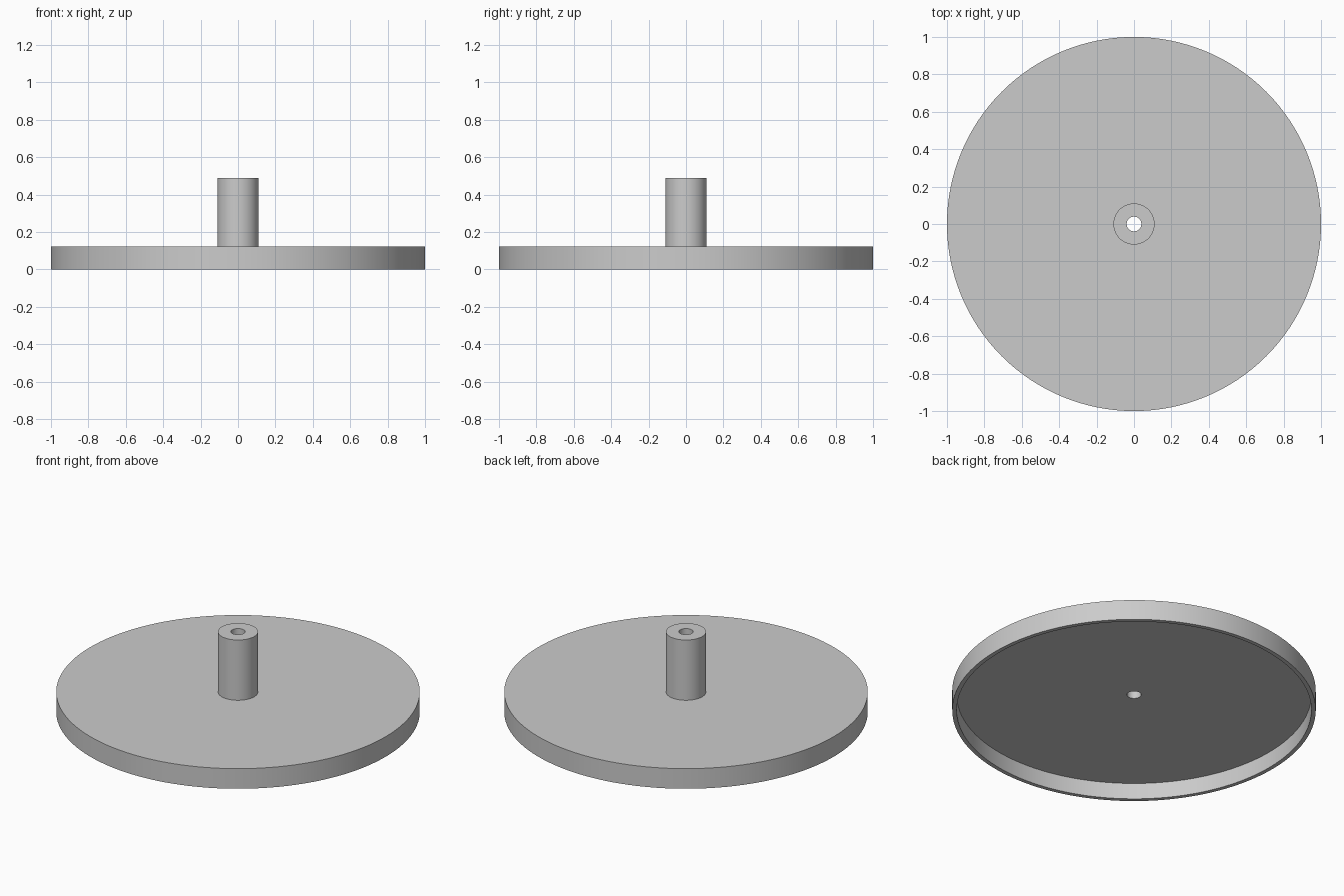
import bpy
import bmesh
from math import radians, tau

cube = bpy.data.objects.get("Cube")
if cube:
    bpy.data.objects.remove(cube, do_unlink=True)

# Main dimensions
DISC_R, DISC_H, WALL = 1.0, 0.122, 0.0244
HUB_R, HUB_TOP, BORE_R = 0.11, 0.488, 0.039
SEGMENTS = 128

grey = bpy.data.materials.new("light_grey")
grey.use_nodes = True
colour = (0.6, 0.6, 0.6, 1)
grey.diffuse_color = colour
grey.node_tree.nodes["Principled BSDF"].inputs["Base Color"].default_value = colour


def lathe(name, profile, material):
    """Revolve a closed (radius, height) profile around the z axis."""
    bm = bmesh.new()
    verts = [bm.verts.new((r, 0, z)) for r, z in profile]
    edges = [bm.edges.new((a, b)) for a, b in zip(verts, verts[1:] + verts[:1])]
    bmesh.ops.spin(bm, geom=verts + edges, cent=(0, 0, 0), axis=(0, 0, 1),
                   angle=tau, steps=SEGMENTS, use_merge=True)
    bmesh.ops.remove_doubles(bm, verts=bm.verts, dist=1e-5)
    bmesh.ops.recalc_face_normals(bm, faces=bm.faces)
    mesh = bpy.data.meshes.new(name)
    bm.to_mesh(mesh)
    bm.free()
    mesh.materials.append(material)
    obj = bpy.data.objects.new(name, mesh)
    bpy.context.collection.objects.link(obj)
    bpy.ops.object.select_all(action="DESELECT")
    obj.select_set(True)
    bpy.context.view_layer.objects.active = obj
    bpy.ops.object.shade_smooth_by_angle(angle=radians(30))
    return obj


# Hollow-bottomed disc with a rim, and a bored hub rising from its centre
floor_z = DISC_H - WALL
lathe("disc_with_hub", [
    (BORE_R, floor_z),
    (DISC_R - WALL, floor_z),
    (DISC_R - WALL, 0),
    (DISC_R, 0),
    (DISC_R, DISC_H),
    (HUB_R, DISC_H),
    (HUB_R, HUB_TOP),
    (BORE_R, HUB_TOP),
], grey)
